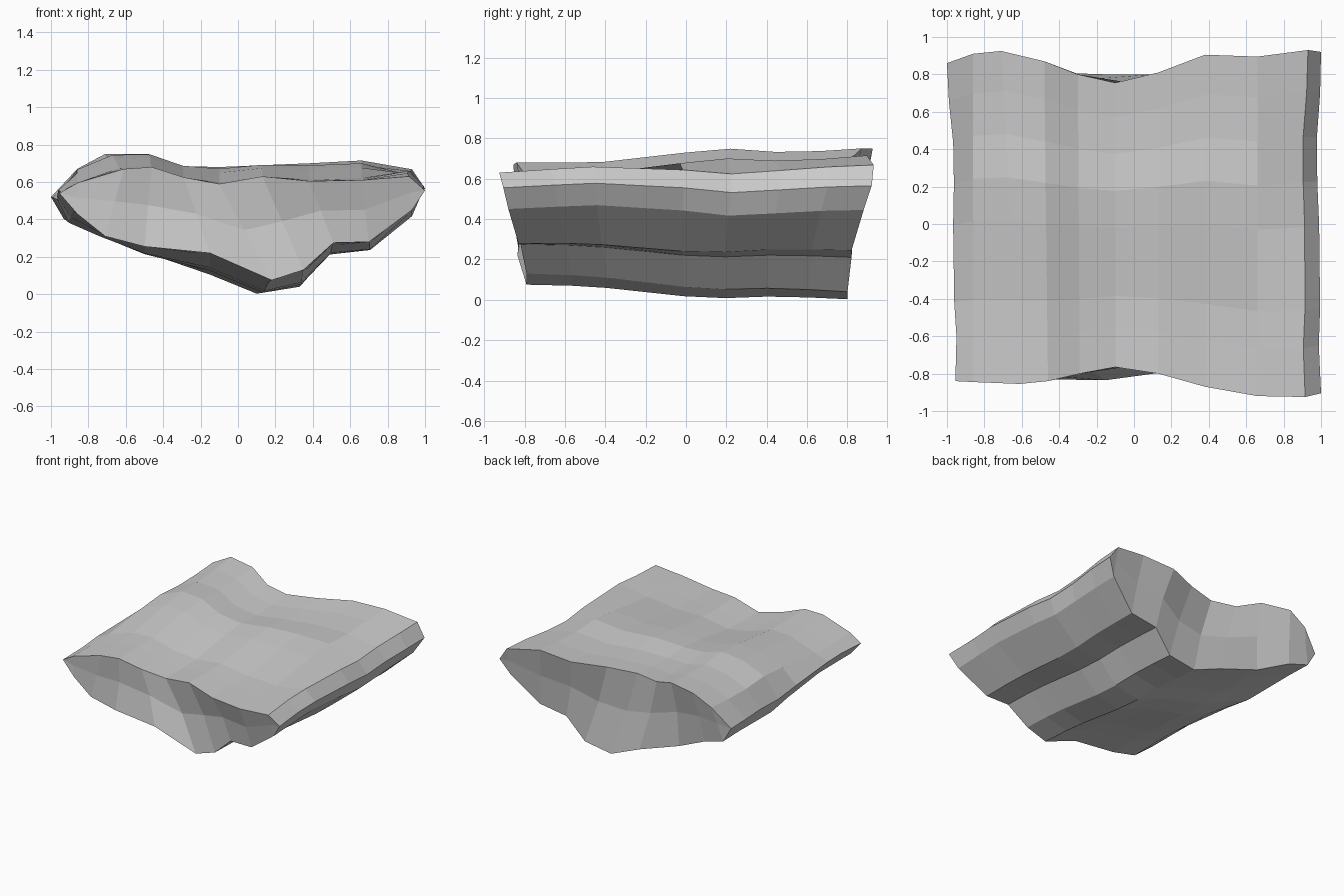
import bpy, bmesh
from mathutils import Vector

if "Cube" in bpy.data.objects:
    bpy.data.objects.remove(bpy.data.objects["Cube"])

# End outlines of the rock slab: top edge runs left tip to right tip,
# bottom edge has one point beneath each inner top point
front_top = [(-.955, -.84, .54), (-.86, -.845, .595), (-.61, -.855, .67), (-.46, -.84, .68),
             (-.29, -.80, .625), (-.10, -.765, .59), (.13, -.80, .63), (.38, -.87, .605),
             (.66, -.92, .61), (.915, -.925, .63), (1, -.905, .555)]
back_top = [(-1, .86, .52), (-.86, .91, .67), (-.71, .925, .75), (-.48, .87, .75),
            (-.30, .80, .685), (-.10, .755, .68), (.13, .81, .69), (.38, .905, .70),
            (.66, .895, .715), (.93, .93, .668), (1, .92, .565)]
front_bottom = [(-.86, -.84, .43), (-.71, -.84, .31), (-.50, -.83, .255), (-.15, -.835, .22),
                (.18, -.79, .075), (.35, -.79, .13), (.51, -.82, .275), (.70, -.83, .28),
                (.93, -.88, .45)]
back_bottom = [(-.93, .86, .40), (-.76, .85, .35), (-.50, .80, .225), (-.15, .80, .105),
               (.10, .80, .003), (.33, .80, .04), (.48, .82, .21), (.71, .82, .245),
               (.93, .88, .445)]

# Slices along the depth: position, top lift, side lift, bottom lift, side pull-in
slices = [(0, 0, 0, 0, 0), (.14, -.01, .012, .005, .012), (.25, -.015, .02, .002, .005),
          (.49, .015, -.005, -.022, .01), (.62, .025, -.03, -.022, .02),
          (.75, 0, -.018, -.005, .022), (.88, -.005, -.005, 0, .005), (1, 0, 0, 0, 0)]


def slice_ring(t, top, side, bottom, pull):
    """Blend the two end outlines and add the gentle surface waves."""
    ring = []
    for i, (a, b) in enumerate(zip(front_top + front_bottom[::-1],
                                   back_top + back_bottom[::-1])):
        p = Vector(a).lerp(Vector(b), t)
        edge = i in (0, 9, 10, 11, 19)
        p.z += side if edge else (top if i < 11 else bottom)
        p.z = max(p.z, 0)
        if i in (0, 9, 10):
            p.x -= pull if p.x > 0 else -pull
        ring.append(p)
    return ring


bm = bmesh.new()
rings = [[bm.verts.new(p) for p in slice_ring(*s)] for s in slices]

# Long skin
for r, s in zip(rings, rings[1:]):
    for i in range(20):
        j = (i + 1) % 20
        bm.faces.new((r[i], r[j], s[j], s[i]))


# Faceted end faces with a slightly hollow middle row
def end_face(ring, inward):
    mids = []
    for i in range(1, 10):
        p = ring[i].co.lerp(ring[20 - i].co, .48)
        p.y += inward * (.025 if 2 < i < 8 else .005)
        mids.append(bm.verts.new(p))
    for i in range(1, 9):
        m, n = mids[i - 1], mids[i]
        bm.faces.new((ring[i], ring[i + 1], n, m))
        bm.faces.new((m, n, ring[19 - i], ring[20 - i]))
    for tip, k, m in ((0, 1, mids[0]), (10, 9, mids[-1])):
        bm.faces.new((ring[tip], ring[k], m))
        bm.faces.new((ring[tip], m, ring[20 - k]))


end_face(rings[0], 1)
end_face(rings[-1], -1)
bmesh.ops.recalc_face_normals(bm, faces=bm.faces)

mesh = bpy.data.meshes.new("rock_slab")
bm.to_mesh(mesh)
bm.free()
bpy.context.collection.objects.link(bpy.data.objects.new("rock_slab", mesh))
